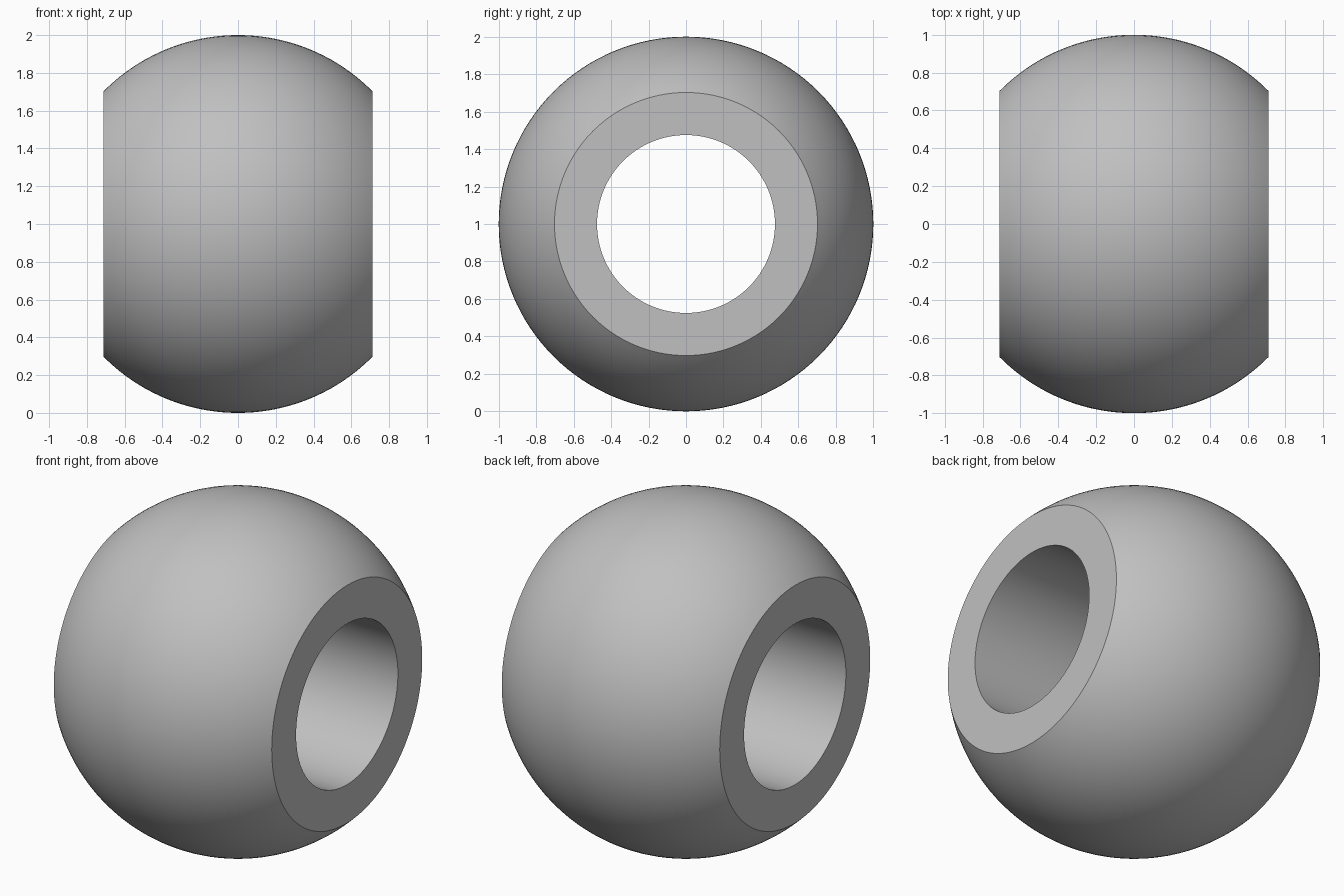
import bpy, bmesh
from math import asin, cos, sin, tau
from mathutils import Vector, Matrix

RADIUS = 1.0        # ball radius
HALF_WIDTH = 0.712  # flat ends along x
BORE = 0.475        # through hole radius
ARC_STEPS = 40
SEGMENTS = 128

if "Cube" in bpy.data.objects:
    bpy.data.objects.remove(bpy.data.objects["Cube"])

# Plain grey metal
grey = bpy.data.materials.new("grey_metal")
grey.use_nodes = True
colour = (0.53, 0.53, 0.53, 1)
grey.diffuse_color = colour
grey.node_tree.nodes["Principled BSDF"].inputs["Base Color"].default_value = colour

# Closed cross-section: spherical outside, flat ends, straight bore
limit = asin(HALF_WIDTH / RADIUS)
angles = [limit * (2 * i / ARC_STEPS - 1) for i in range(ARC_STEPS + 1)]
profile = [Vector((RADIUS * sin(a), 0, RADIUS * cos(a))) for a in angles]
profile += [Vector((HALF_WIDTH, 0, BORE)), Vector((-HALF_WIDTH, 0, BORE))]

# Revolve the cross-section around the x axis
bm = bmesh.new()
verts = [bm.verts.new(p) for p in profile]
edges = [bm.edges.new((v, verts[i - 1])) for i, v in enumerate(verts)]
bmesh.ops.spin(bm, geom=verts + edges, cent=(0, 0, 0), axis=(1, 0, 0),
               angle=tau, steps=SEGMENTS, use_merge=True)
bmesh.ops.remove_doubles(bm, verts=bm.verts, dist=1e-4)
bmesh.ops.recalc_face_normals(bm, faces=bm.faces)
bmesh.ops.transform(bm, matrix=Matrix.Translation((0, 0, RADIUS)), verts=bm.verts)

mesh = bpy.data.meshes.new("bored_ball")
bm.to_mesh(mesh)
bm.free()
mesh.materials.append(grey)
ball = bpy.data.objects.new("bored_ball", mesh)
bpy.context.collection.objects.link(ball)

# Smooth curved surfaces, crisp rims
bpy.ops.object.select_all(action="DESELECT")
ball.select_set(True)
bpy.context.view_layer.objects.active = ball
bpy.ops.object.shade_smooth_by_angle(angle=0.5)
